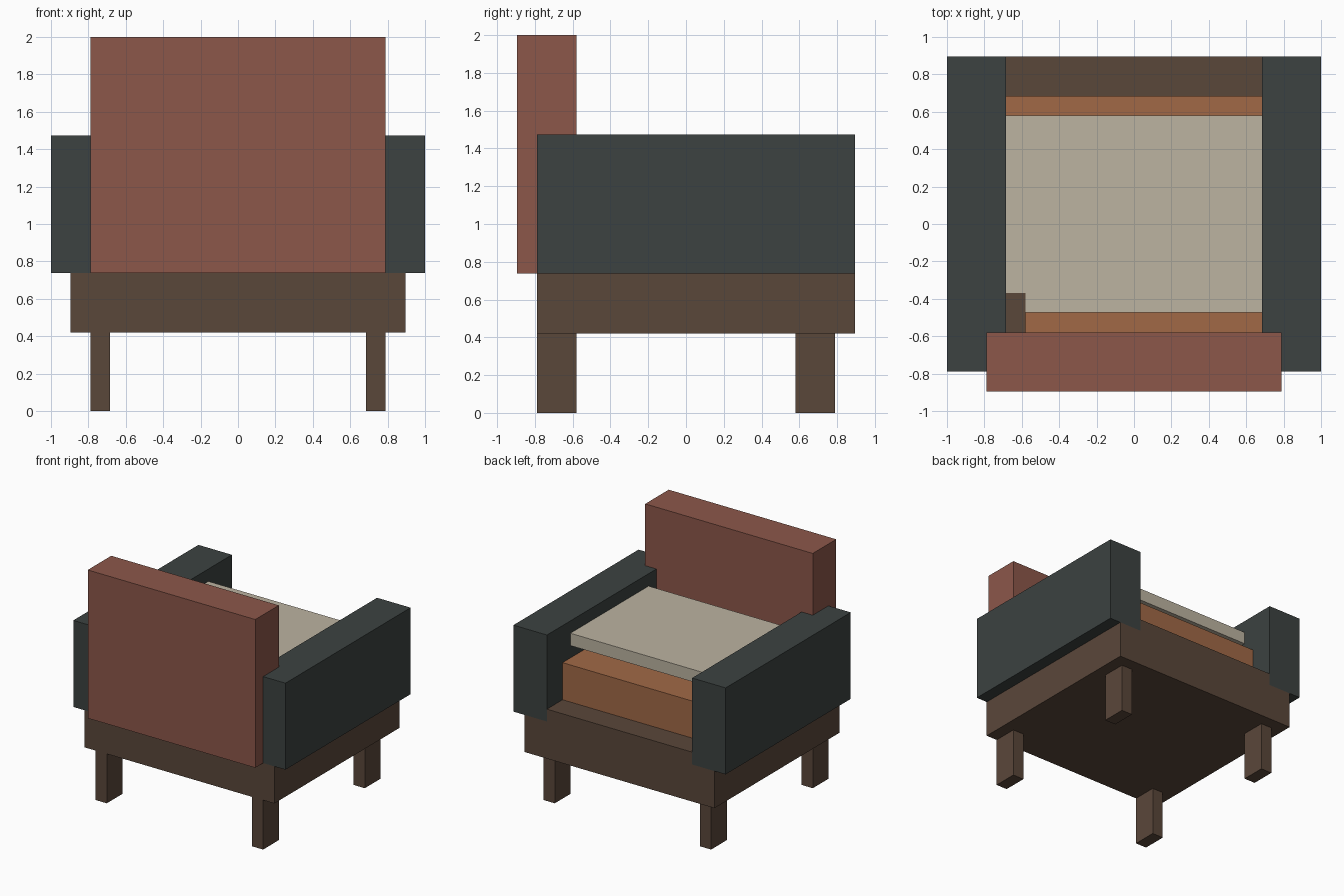
import bpy
import bmesh
from mathutils import Vector

cube = bpy.data.objects.get("Cube")
if cube:
    bpy.data.objects.remove(cube, do_unlink=True)

U = 2 / 19  # design grid unit: the chair is 19 units tall


def make_material(name, srgb):
    """Flat colour given as 0-255 sRGB."""
    linear = [((c / 255 + 0.055) / 1.055) ** 2.4 for c in srgb] + [1]
    mat = bpy.data.materials.new(name)
    mat.use_nodes = True
    mat.diffuse_color = linear
    mat.node_tree.nodes["Principled BSDF"].inputs["Base Color"].default_value = linear
    return mat


wood = make_material("dark wood", (90, 71, 58))
slate = make_material("slate fabric", (60, 66, 65))
red = make_material("brick red fabric", (140, 87, 74))
orange = make_material("tan orange fabric", (161, 105, 70))
cream = make_material("cream fabric", (188, 179, 161))


def box(name, mat, x, y, z):
    """Box from (low, high) extents in grid units."""
    low, high = (Vector(p) * U for p in zip(x, y, z))
    bm = bmesh.new()
    bmesh.ops.create_cube(bm, size=1)
    bmesh.ops.scale(bm, vec=high - low, verts=bm.verts)
    mesh = bpy.data.meshes.new(name)
    bm.to_mesh(mesh)
    bm.free()
    mesh.materials.append(mat)
    obj = bpy.data.objects.new(name, mesh)
    obj.location = (low + high) / 2
    bpy.context.collection.objects.link(obj)
    return obj


# Frame and the raised deck between the arms
box("base_frame", wood, (-8.5, 8.5), (-7.5, 8.5), (4, 7))
box("seat_deck", wood, (-6.5, 6.5), (-7.5, 8.5), (7, 8))

# Arms and legs, mirrored left and right
for side, s in (("left", 1), ("right", -1)):
    box(side + "_arm", slate, sorted((6.5 * s, 9.5 * s)), (-7.5, 8.5), (7, 14))
    for end, y in (("front", (-7.5, -5.5)), ("back", (5.5, 7.5))):
        box(f"{end}_{side}_leg", wood, sorted((6.5 * s, 7.5 * s)), y, (0, 4))

# Backrest and cushions
box("backrest", red, (-7.5, 7.5), (-8.5, -5.5), (7, 19))
box("lower_cushion", orange, (-6.5, 6.5), (-5.5, 6.5), (8, 11))
box("upper_cushion", cream, (-6.5, 6.5), (-4.5, 5.5), (12, 13))

# Small wooden block in the corner of the seat
box("corner_block", wood, (-6.5, -5.5), (-5.5, -3.5), (9, 13.03))
